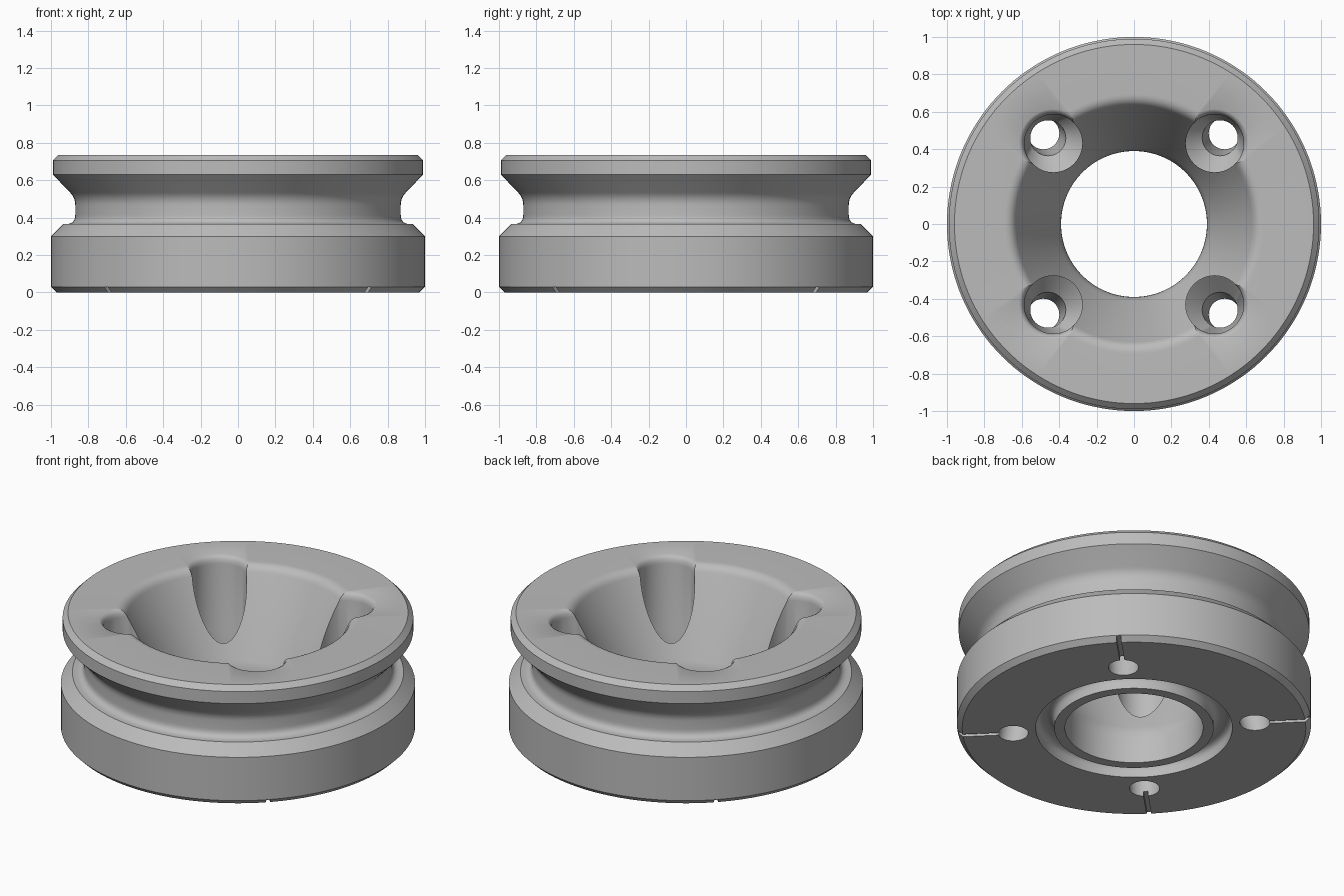
import bpy, bmesh, math
from mathutils import Vector, Matrix

old = bpy.data.objects.get("Cube")
if old:
    bpy.data.objects.remove(old, do_unlink=True)

grey = bpy.data.materials.new("satin grey")
grey.use_nodes = True
colour = (0.5, 0.5, 0.5, 1)
grey.diffuse_color = colour
grey.node_tree.nodes["Principled BSDF"].inputs["Base Color"].default_value = colour


def rounded(corners, steps=8):
    """Closed profile from (radius, z, rounding) corners."""
    out = []
    for i, (x, z, d) in enumerate(corners):
        p = Vector((x, z))
        if d == 0:
            out.append(p)
            continue
        before = Vector(corners[i - 1][:2])
        after = Vector(corners[(i + 1) % len(corners)][:2])
        a = p + (before - p).normalized() * d
        b = p + (after - p).normalized() * d
        for k in range(steps + 1):
            t = k / steps
            out.append(a * (1 - t) ** 2 + p * 2 * t * (1 - t) + b * t * t)
    return out


def new_object(name, bm):
    bmesh.ops.recalc_face_normals(bm, faces=bm.faces)
    mesh = bpy.data.meshes.new(name)
    bm.to_mesh(mesh)
    bm.free()
    mesh.materials.append(grey)
    obj = bpy.data.objects.new(name, mesh)
    bpy.context.collection.objects.link(obj)
    return obj


def loft(bm, rings, closed):
    """Skin a list of (centre_x, radius, z, segments) rings."""
    loops = []
    for cx, r, z, n in rings:
        loops.append([bm.verts.new((cx + r * math.cos(math.tau * k / n),
                                    r * math.sin(math.tau * k / n), z)) for k in range(n)])
    pairs = list(zip(loops, loops[1:]))
    if closed:
        pairs.append((loops[-1], loops[0]))
    else:
        bm.faces.new(loops[0])
        bm.faces.new(loops[-1])
    for a, b in pairs:
        for k in range(len(a)):
            j = (k + 1) % len(a)
            bm.faces.new((a[k], a[j], b[j], b[k]))


# Turned body: foot, waist groove, rim, bowl, bore and underside ring groove
profile = rounded([
    (0.97, 0, 0), (1.0, 0.03, 0), (1.0, 0.30, 0), (0.935, 0.365, 0),
    (0.87, 0.365, 0.05), (0.87, 0.505, 0.04), (0.99, 0.63, 0), (0.99, 0.705, 0),
    (0.96, 0.735, 0), (0.65, 0.735, 0.045), (0.39, 0.20, 0.05), (0.39, 0, 0),
    (0.45, 0, 0), (0.45, 0.08, 0.045), (0.555, 0.08, 0.045), (0.555, 0, 0),
])
bm = bmesh.new()
loft(bm, [(0, p.x, p.y, 144) for p in profile], True)
body = new_object("grooved_ring_body", bm)


def carve(cutter):
    mod = body.modifiers.new("cut", "BOOLEAN")
    mod.operation = "DIFFERENCE"
    mod.solver = "EXACT"
    mod.object = cutter
    bpy.context.view_layer.objects.active = body
    bpy.ops.object.modifier_apply(modifier=mod.name)
    bpy.data.objects.remove(cutter, do_unlink=True)


# Countersunk screw pockets with slanted holes, and drain slots underneath
pocket = [(0.685, 0.085, -0.02), (0.685, 0.085, 0), (0.65, 0.095, 0.2),
          (0.61, 0.155, 0.28), (0.61, 0.155, 0.69), (0.61, 0.16, 0.713),
          (0.61, 0.17, 0.728), (0.61, 0.185, 0.736), (0.61, 0.185, 0.8)]
for i in range(4):
    turn = Matrix.Rotation(math.radians(45 + 90 * i), 4, "Z")
    bm = bmesh.new()
    loft(bm, [(cx, r, z, 48) for cx, r, z in pocket], False)
    bm.transform(turn)
    carve(new_object("pocket_cutter", bm))

    bm = bmesh.new()
    bmesh.ops.create_cube(bm, size=1, matrix=turn @ Matrix.Translation((0.9, 0, 0))
                          @ Matrix.Diagonal((0.4, 0.026, 0.056, 1)))
    carve(new_object("slot_cutter", bm))

# Smooth shading with crisp machined edges
bpy.ops.object.select_all(action="DESELECT")
body.select_set(True)
bpy.context.view_layer.objects.active = body
bpy.ops.object.shade_smooth_by_angle(angle=math.radians(30))
